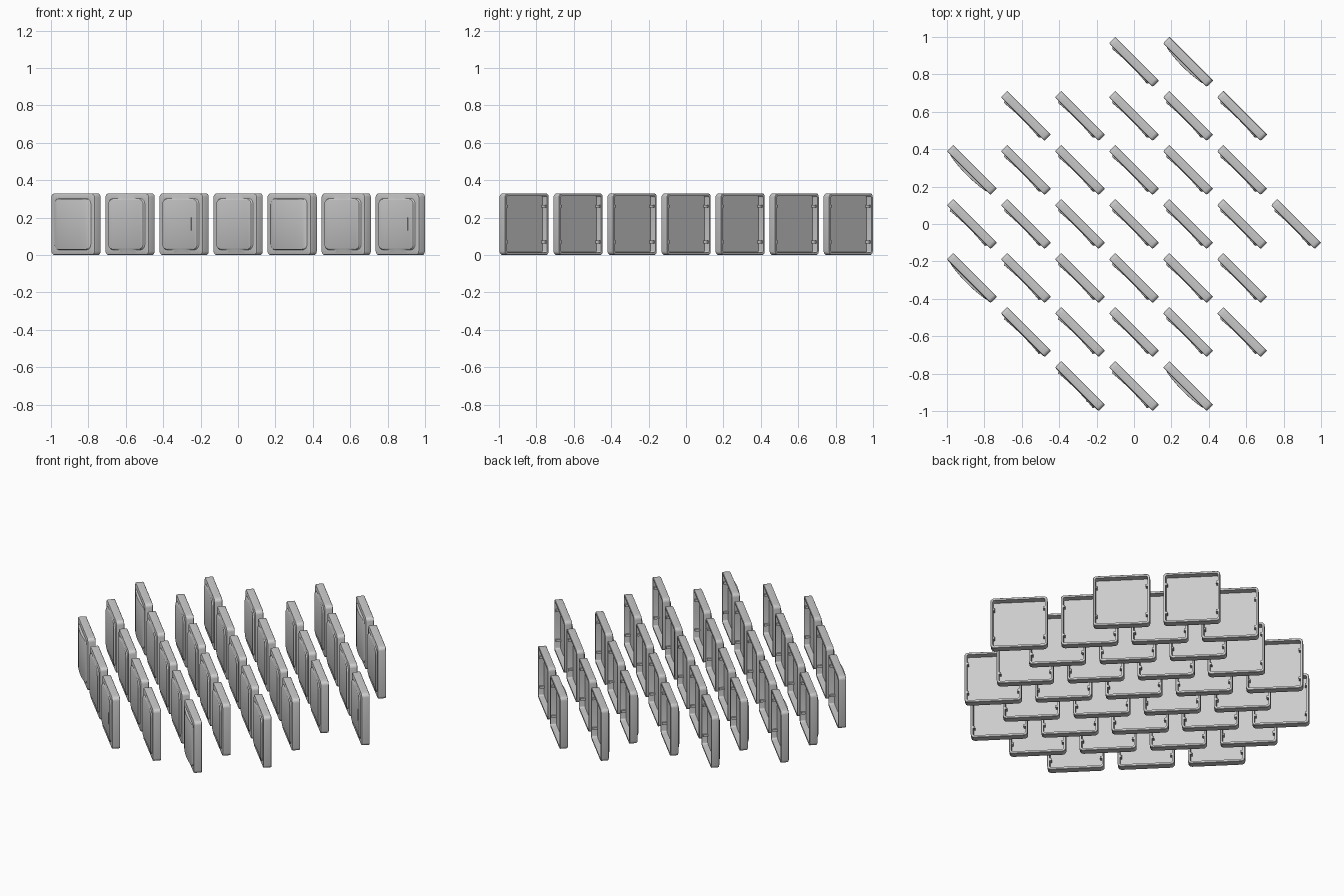
import bpy, bmesh, math
from mathutils import Matrix, Vector

if "Cube" in bpy.data.objects:
    bpy.data.objects.remove(bpy.data.objects["Cube"])

STEP = 0.2888      # spacing of the diagonal layout
HALF = 0.165       # half the width of a cap
FRONT, BACK, FLOOR = 0.024, -0.024, 0.010

grey = bpy.data.materials.new("light_grey")
grey.diffuse_color = (0.6, 0.6, 0.6, 1)
grey.use_nodes = True
grey.node_tree.nodes["Principled BSDF"].inputs["Base Color"].default_value = grey.diffuse_color


def outline(w, h, r, arc=4, straight=10):
    """Rounded rectangle: upper half left to right, then its mirror back."""
    top = []
    for i in range(arc + 1):
        a = math.pi - i * math.pi / 2 / arc
        top.append((-w + r + r * math.cos(a), h - r + r * math.sin(a)))
    for i in range(1, straight):
        top.append((-w + r + 2 * (w - r) * i / straight, h))
    for i in range(arc + 1):
        a = math.pi / 2 - i * math.pi / 2 / arc
        top.append((w - r + r * math.cos(a), h - r + r * math.sin(a)))
    return top + [(x, -y) for x, y in reversed(top)]


def box(bm, centre, size):
    m = Matrix.Translation(centre) @ Matrix.Diagonal((*size, 1))
    bmesh.ops.create_cube(bm, size=1, matrix=m)


def cap_mesh(name, surface, edge_inset, bar=False):
    """Hollow cap: cavity floor, walls, rim, skirt, chamfer, raised curved top."""
    bm = bmesh.new()
    inner = HALF - 0.013
    flat = lambda z: (lambda u: z)
    rings = [
        (inner - 0.002, 0.008, flat(FLOOR)),
        (inner, 0.010, flat(BACK)),
        (HALF - 0.002, 0.018, flat(BACK)),
        (HALF, 0.020, flat(BACK + 0.002)),
        (HALF, 0.020, flat(FRONT - 0.007)),
        (HALF - 0.002, 0.020, flat(FRONT - 0.002)),
        (HALF - 0.007, 0.018, flat(FRONT)),
        (0.137, 0.030, flat(FRONT)),
        (0.137 - edge_inset, 0.027, lambda u: surface(u) - 0.001),
        (0.134 - edge_inset, 0.025, surface),
    ]
    loops = [[bm.verts.new((x, y, z(x))) for x, y in outline(w, w, r)]
             for w, r, z in rings]
    n = len(loops[0])
    for a, b in zip(loops, loops[1:]):
        for i in range(n):
            j = (i + 1) % n
            bm.faces.new((a[i], a[j], b[j], b[i]))
    bm.faces.new(loops[0])
    # top surface in strips across the curve
    t = loops[-1]
    for i in range(n // 2 - 1):
        bm.faces.new((t[i], t[i + 1], t[n - 2 - i], t[n - 1 - i]))
    bmesh.ops.recalc_face_normals(bm, faces=bm.faces)
    # small ribs on the inside of the end walls
    for su in (-1, 1):
        for sv in (-1, 1):
            box(bm, (su * (inner - 0.004), sv * 0.095, -0.003), (0.014, 0.014, 0.032))
    # touch bar on the top
    if bar:
        box(bm, (0.083, 0, surface(0.083)), (0.010, 0.070, 0.008))
    me = bpy.data.meshes.new(name)
    bm.to_mesh(me)
    bm.free()
    for p in me.polygons:
        p.use_smooth = True
    me.set_sharp_from_angle(angle=math.radians(30))
    me.materials.append(grey)
    return me


def dish(u):
    return FRONT + 0.003 + 0.007 * (u / 0.13) ** 2


def dome(u):
    return FRONT + 0.015 - 0.011 * (u / 0.13) ** 2


meshes = {
    "dished_cap": cap_mesh("dished_cap", dish, 0.005),
    "domed_cap": cap_mesh("domed_cap", dome, 0.003),
    "barred_cap": cap_mesh("barred_cap", dish, 0.005, bar=True),
}

# Caps stand on edge, top surface facing front left
s = math.sqrt(0.5)
turn = Matrix(((s, 0, -s), (-s, 0, -s), (0, 1, 0))).to_4x4()
rows = {3: (0, 1), 2: (-2, 2), 1: (-3, 2), 0: (-3, 3),
        -1: (-3, 2), -2: (-2, 2), -3: (-1, 1)}
domed = {(-3, 1), (-3, -1), (1, 3), (1, -3)}
barred = {(-1, -3), (3, 0)}
for row, (first, last) in rows.items():
    for col in range(first, last + 1):
        spot = (col, row)
        kind = "domed_cap" if spot in domed else "barred_cap" if spot in barred else "dished_cap"
        ob = bpy.data.objects.new(kind, meshes[kind])
        ob.matrix_world = Matrix.Translation(Vector((col * STEP, row * STEP, HALF))) @ turn
        bpy.context.collection.objects.link(ob)
